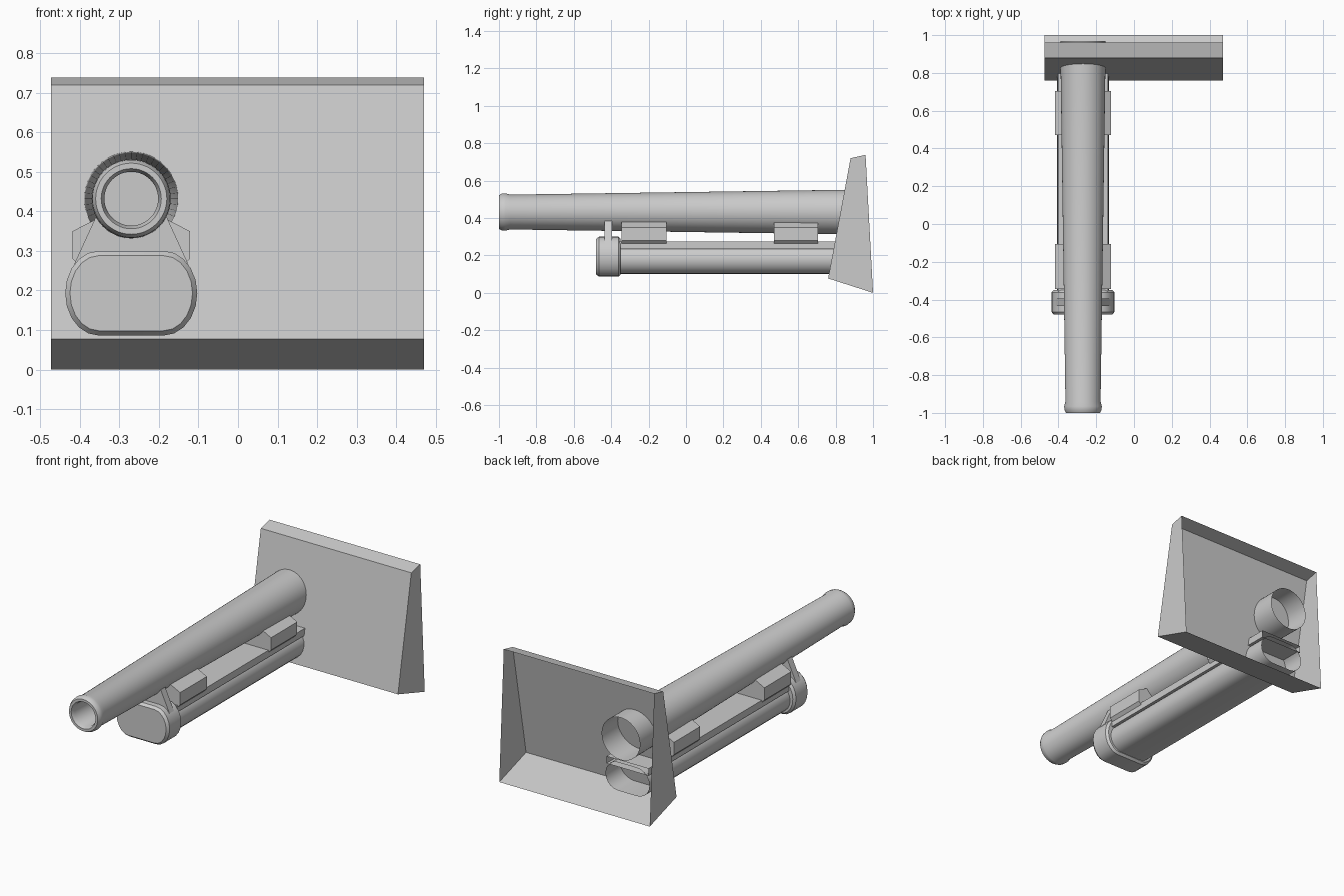
import bpy, bmesh, math

if "Cube" in bpy.data.objects:
    bpy.data.objects.remove(bpy.data.objects["Cube"])

gray = bpy.data.materials.new("light_gray")
gray.diffuse_color = (0.6, 0.6, 0.6, 1)
gray.use_nodes = True
gray.node_tree.nodes["Principled BSDF"].inputs["Base Color"].default_value = gray.diffuse_color
CX = -0.27          # shared gun centre line in x
AXIS_Z = 0.432      # barrel axis height


def finish(name, bm, smooth=False):
    bmesh.ops.recalc_face_normals(bm, faces=bm.faces)
    mesh = bpy.data.meshes.new(name)
    bm.to_mesh(mesh)
    bm.free()
    mesh.materials.append(gray)
    obj = bpy.data.objects.new(name, mesh)
    bpy.context.collection.objects.link(obj)
    if smooth:
        bpy.ops.object.select_all(action='DESELECT')
        bpy.context.view_layer.objects.active = obj
        obj.select_set(True)
        bpy.ops.object.shade_smooth_by_angle(angle=math.radians(30))
    return obj


def loft(name, rings, cap_start=True, cap_end=True, smooth=False):
    """Bridge equal-length closed rings of points."""
    bm = bmesh.new()
    loops = [[bm.verts.new(p) for p in ring] for ring in rings]
    for a, b in zip(loops, loops[1:]):
        for i in range(len(a)):
            j = (i + 1) % len(a)
            bm.faces.new((a[i], a[j], b[j], b[i]))
    if cap_start:
        bm.faces.new(loops[0])
    if cap_end:
        bm.faces.new(loops[-1])
    return finish(name, bm, smooth)


def circle(y, r, n=48):
    return [(CX + r * math.cos(2 * math.pi * i / n), y,
             AXIS_Z + r * math.sin(2 * math.pi * i / n)) for i in range(n)]


def rounded(y, flat, rx, rz, zc, n=10):
    """Flat-topped section with elliptical ends."""
    pts = []
    for side in (1, -1):
        for i in range(n + 1):
            t = -math.pi / 2 + math.pi * i / n
            pts.append((CX + side * (flat + rx * math.cos(t)), y,
                        zc + side * rz * math.sin(t)))
    return pts


def mirrored_prism(name, half, y0, y1, **kw):
    """Extrude a section given by its right half, bottom to top."""
    sec = half + [(-x, z) for x, z in reversed(half)]
    return loft(name, [[(CX + x, y, z) for x, z in sec] for y in (y0, y1)], **kw)


# Barrel: blind bore, rolled muzzle, taper, open breech end
barrel = [(-0.80, 0.068), (-0.98, 0.068), (-1.0, 0.076), (-1.0, 0.09),
          (-0.985, 0.098), (-0.965, 0.1), (-0.94, 0.093), (0.85, 0.119), (0.97, 0.12)]
loft("barrel", [circle(y, r) for y, r in barrel], cap_end=False, smooth=True)

# Recoil housing under the barrel, with its top rail
loft("recoil_housing", [rounded(y, 0.06, 0.078, 0.08, 0.18) for y in (-0.36, 0.91)],
     cap_end=False, smooth=True)
mirrored_prism("top_rail", [(0.132, 0.235), (0.132, 0.275)], -0.36, 0.91, cap_end=False)

# Front cap with bevelled rims
cap = [(-0.48, 0.012), (-0.465, 0), (-0.362, 0), (-0.35, 0.012)]
loft("front_cap", [rounded(y, 0.082, 0.085 - d, 0.107 - d, 0.193) for y, d in cap],
     smooth=True)

# Saddle brackets between housing and barrel
for name, y0, y1 in (("front_bracket", -0.345, -0.105), ("rear_bracket", 0.47, 0.705)):
    mirrored_prism(name, [(0.105, 0.235), (0.148, 0.28), (0.148, 0.35), (0.09, 0.38)], y0, y1)

# Thin strut rising from the cap to the barrel
mirrored_prism("cap_strut", [(0.145, 0.265), (0.09, 0.385)], -0.435, -0.395)

# Open-backed sloped shield
bm = bmesh.new()
side = [(1.0, 0.0), (0.76, 0.077), (0.88, 0.72), (0.96, 0.738)]
left, right = ([bm.verts.new((x, y, z)) for y, z in side] for x in (-0.473, 0.471))
bm.faces.new(left)
bm.faces.new(right)
for i in range(3):
    bm.faces.new((left[i], left[i + 1], right[i + 1], right[i]))
finish("shield", bm)
